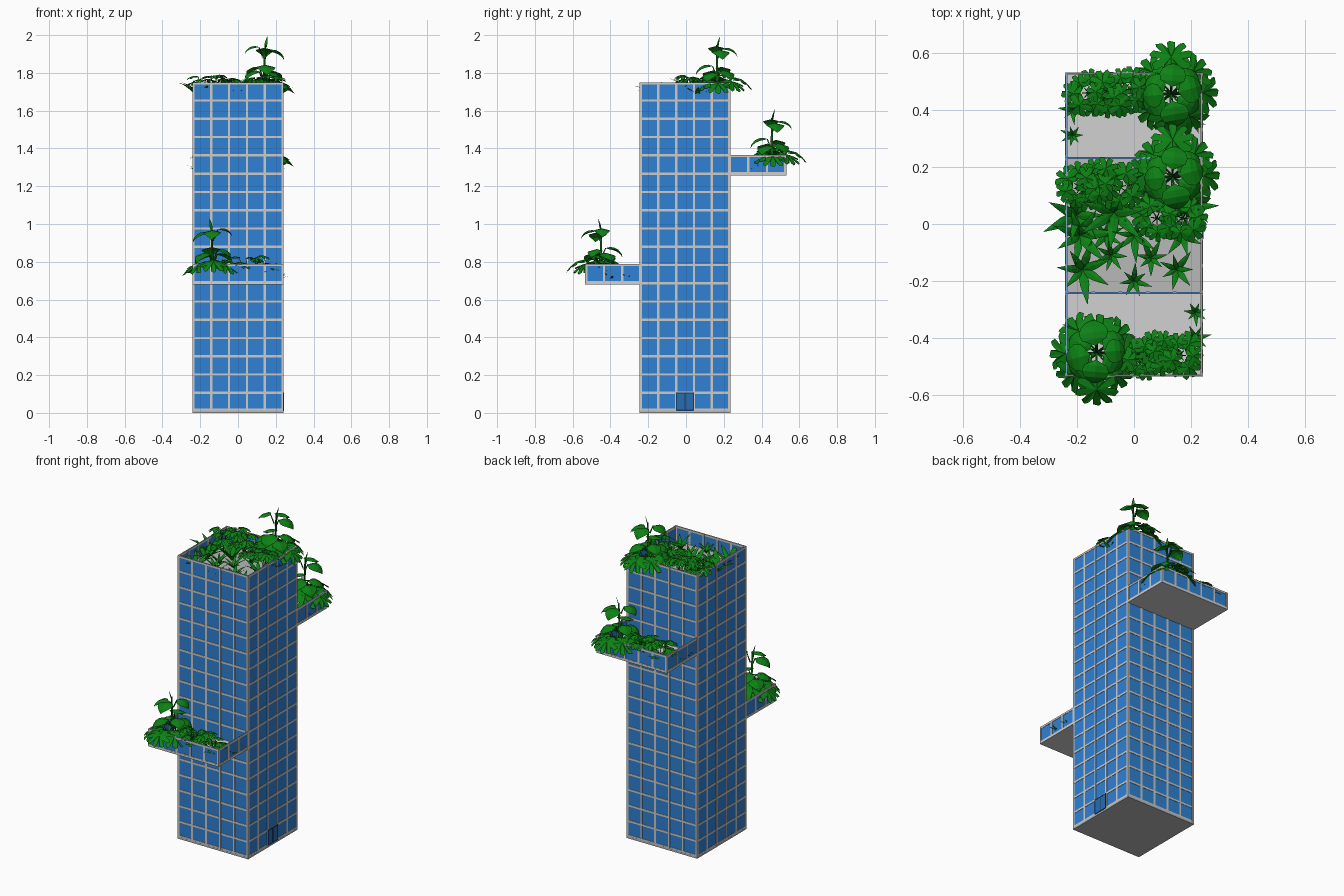
import bpy, bmesh, math, random
from mathutils import Vector

if "Cube" in bpy.data.objects:
    bpy.data.objects.remove(bpy.data.objects["Cube"])

random.seed(4)


def mat(name, r, g, b):
    m = bpy.data.materials.new(name)
    m.diffuse_color = (r, g, b, 1)
    m.use_nodes = True
    m.node_tree.nodes["Principled BSDF"].inputs["Base Color"].default_value = m.diffuse_color
    return m


BLUE = mat("window blue", 0.029, 0.22, 0.66)
FRAME = mat("frame grey", 0.62, 0.60, 0.57)
SLAB = mat("balcony grey", 0.64, 0.64, 0.64)
ROOF = mat("roof grey", 0.48, 0.48, 0.48)
DOOR = mat("door blue", 0.02, 0.15, 0.45)
DARK = mat("door frame navy", 0.01, 0.04, 0.10)
GREEN = mat("leaf green", 0.004, 0.22, 0.007)
STEM = mat("stem green", 0.004, 0.13, 0.006)


def finish(bm, name, *mats):
    me = bpy.data.meshes.new(name)
    bm.to_mesh(me)
    bm.free()
    ob = bpy.data.objects.new(name, me)
    for m in mats:
        me.materials.append(m)
    bpy.context.collection.objects.link(ob)
    return ob


def box(bm, x0, x1, y0, y1, z0, z1):
    v = [bm.verts.new((x, y, z)) for z in (z0, z1) for x, y in ((x0, y0), (x1, y0), (x1, y1), (x0, y1))]
    for f in ((3, 2, 1, 0), (4, 5, 6, 7), (0, 1, 5, 4), (1, 2, 6, 5), (2, 3, 7, 6), (3, 0, 4, 7)):
        bm.faces.new([v[i] for i in f])


def single_box(name, m, *dims):
    bm = bmesh.new()
    box(bm, *dims)
    finish(bm, name, m)


T, G, W = 0.004, 0.0015, 0.006    # bar half depth, glass half depth, bar half width


def wall(glass, bars, axis, c, a, b, z0, z1, cols, rows):
    """Glass sheet with a grid of bars; axis 'x' runs along x at y = c, 'y' along y at x = c."""
    def put(bm, d, s, e, lo, hi):
        if axis == 'x':
            box(bm, s, e, c - d, c + d, lo, hi)
        else:
            box(bm, c - d, c + d, s, e, lo, hi)
    put(glass, G, a, b, z0, z1)
    for i in range(cols + 1):
        s = min(max(a + (b - a) * i / cols, a + W - T), b - W + T)
        put(bars, T, s - W, s + W, z0, z1)
    for j in range(rows + 1):
        h = min(max(z0 + (z1 - z0) * j / rows, z0 + W), z1 - W)
        put(bars, T - 0.0005, a, b, h - W, h + W)


X, Y0, Y1, H = 0.237, -0.241, 0.231, 1.75

# Tower walls
g, f = bmesh.new(), bmesh.new()
for c in (Y0, Y1):
    wall(g, f, 'x', c, -X, X, 0.01, H, 5, 18)
for c in (-X, X):
    wall(g, f, 'y', c, Y0, Y1, 0.01, H, 5, 18)
finish(g, "tower_glass", BLUE)
finish(f, "tower_frame", FRAME)
single_box("tower_base", ROOF, -X - T, X + T, Y0 - T, Y1 + T, 0, 0.012)
single_box("roof_floor", ROOF, -X, X, Y0, Y1, 1.645, 1.657)


# Balconies
def balcony(name, near, far, z):
    g, f = bmesh.new(), bmesh.new()
    lo, hi = min(near, far), max(near, far)
    wall(g, f, 'x', far, -X, X, z, z + 0.104, 5, 1)
    for c in (-X, X):
        wall(g, f, 'y', c, lo, hi, z, z + 0.104, 3, 1)
    finish(g, name + "_glass", BLUE)
    finish(f, name + "_frame", FRAME)
    single_box(name + "_floor", SLAB, -X - T, X + T, lo - T, hi + T, z - 0.004, z + 0.008)


balcony("front_balcony", Y0, -0.53, 0.685)
balcony("back_balcony", Y1, 0.527, 1.262)

# Double door on the right side
single_box("door_panels", DOOR, 0.238, 0.2425, -0.05, 0.04, 0.012, 0.105)
bm = bmesh.new()
for y in (-0.05, -0.005, 0.04):
    box(bm, 0.238, 0.2435, y - 0.003, y + 0.003, 0.012, 0.108)
for z in (0.014, 0.105):
    box(bm, 0.238, 0.2435, -0.05, 0.04, z - 0.003, z + 0.003)
finish(bm, "door_frame", DARK)


# Plant helpers
def surface(p, az, el, droop, L):
    """Maps leaf coordinates (along, across) onto a drooping, slightly folded leaf."""
    out, side = Vector((math.cos(az), math.sin(az), 0)), Vector((-math.sin(az), math.cos(az), 0))

    def at(u, v, fold=0.25):
        q = Vector(p)
        for i in range(6):
            a = el - droop * u * (i + 0.5) / 6
            q = q + (out * math.cos(a) + Vector((0, 0, math.sin(a)))) * (L * u / 6)
        return q + side * v * L - Vector((0, 0, abs(v) * L * fold))
    return at


def plain_leaf(bm, p, az, el, droop, L, width, n=5):
    at = surface(p, az, el, droop, L)
    rows = []
    for i in range(n + 1):
        t = i / n
        w = width * 0.5 * math.sin(math.pi * t ** 0.7) + 0.01 * (1 - t)
        rows.append([bm.verts.new(at(t, v)) for v in (-w, 0, w)])
    for a, b in zip(rows, rows[1:]):
        for k in (0, 1):
            bm.faces.new((a[k], a[k + 1], b[k + 1], b[k]))


def lobed_leaf(bm, p, az, el, droop, L, fingers=9):
    at = surface(p, az, el, droop, L)
    mid, ring = bm.verts.new(at(0.4, 0)), []
    for k in range(fingers):
        for off, r in ((-0.5, 0.55), (-0.3, 0.97), (0.12, 1.1), (0.3, 0.95)):
            a = 2 * math.pi * (k + off) / fingers
            ring.append(bm.verts.new(at(max(0, 0.4 + 0.58 * r * math.cos(a)), 0.55 * r * math.sin(a))))
    for i, v in enumerate(ring):
        bm.faces.new((mid, v, ring[(i + 1) % len(ring)]))


def tube(bm, p, q, r):
    p, q = Vector(p), Vector(q)
    d = (q - p).normalized()
    s = d.orthogonal().normalized()
    t = d.cross(s)
    ring = [[bm.verts.new(c + (s * math.cos(a) + t * math.sin(a)) * k)
             for a in (0, 2.1, 4.2)] for c, k in ((p, r), (q, r * 0.6))]
    for i in range(3):
        j = (i + 1) % 3
        bm.faces.new((ring[0][i], ring[0][j], ring[1][j], ring[1][i]))


def polar(c, r, az, h):
    return Vector((c[0] + r * math.cos(az), c[1] + r * math.sin(az), c[2] + h))


def big_plant(lf, st, c, turn):
    top = polar(c, 0.01, turn, 0.29)
    tube(st, c, top, 0.009)
    plain_leaf(lf, top - Vector((0, 0, 0.02)), turn + 1.0, 1.45, 0.3, 0.07, 0.25)
    # low split leaves: azimuth in degrees, base radius, height
    for deg, r, h in ((90, 0.08, 0.12), (45, 0.06, 0.11), (2, 0.06, 0.10), (-50, 0.05, 0.11),
                      (-95, 0.03, 0.12), (-140, 0.04, 0.11), (175, 0.05, 0.12), (130, 0.05, 0.11)):
        az = math.radians(deg) + turn
        b = polar(c, r, az, h)
        tube(st, c, b, 0.005)
        lobed_leaf(lf, b, az, 0.0, 1.1, 0.128)
    # smooth upper leaves: azimuth, height, length
    for deg, h, L in ((15, 0.26, 0.115), (185, 0.28, 0.10), (85, 0.27, 0.11), (-80, 0.18, 0.12),
                      (150, 0.17, 0.10), (40, 0.15, 0.12), (-30, 0.14, 0.11), (-150, 0.15, 0.11)):
        az = math.radians(deg) + turn
        b = polar(c, 0.025, az, h)
        tube(st, polar(c, 0.004, az, h - 0.05), b, 0.005)
        plain_leaf(lf, b, az, 0.45, 1.9, L, 0.85)


def bushy_plant(lf, st, c, size=0.07, n=7):
    start = random.random() * 6
    for i in range(n):
        az = start + i * 2 * math.pi / n
        b = polar(c, 0.022, az, random.uniform(0.07, 0.14))
        tube(st, c, b, 0.003)
        lobed_leaf(lf, b, az, 0.35, 1.2, size * random.uniform(0.85, 1.15), 7)


def star_plant(lf, st, c, size, n=7):
    start = random.random() * 6
    for i in range(n):
        az = start + i * 2 * math.pi / n
        plain_leaf(lf, c, az, random.uniform(0.95, 1.25), 0.9, size * random.uniform(0.9, 1.3), 0.22, 4)


def garden(name, z, big, turn, bushes, stars):
    lf, st = bmesh.new(), bmesh.new()
    big_plant(lf, st, Vector((*big, z)), turn)
    for x, y in bushes:
        bushy_plant(lf, st, Vector((x, y, z)))
    for x, y, s in stars:
        star_plant(lf, st, Vector((x, y, z)), s)
    finish(lf, name + "_leaves", GREEN)
    finish(st, name + "_stems", STEM)


# Balcony gardens are the same layout turned half way round
bushes = [(-0.16, 0.46), (-0.09, 0.45), (-0.03, 0.47)]
stars = [(-0.215, 0.31, 0.05), (-0.215, 0.40, 0.055), (0.21, 0.36, 0.05)]
garden("back_garden", 1.27, (0.13, 0.455), 0, bushes, stars)
garden("front_garden", 0.692, (-0.13, -0.45), math.pi,
       [(-x, -y) for x, y in bushes], [(-x, -y, s) for x, y, s in stars])

# Roof garden
garden("roof_garden", 1.657, (0.135, 0.165), 0,
       [(-0.19, 0.13), (-0.12, 0.15), (-0.05, 0.13), (0.08, 0.02), (0.17, 0.02)],
       [(-0.19, -0.04, 0.13), (-0.18, -0.16, 0.12), (-0.07, 0.04, 0.14), (0.17, -0.04, 0.10),
        (-0.20, 0.03, 0.13), (-0.10, -0.04, 0.08), (0.0, -0.04, 0.09), (-0.08, -0.11, 0.07),
        (0.06, -0.12, 0.07), (0.15, -0.16, 0.08), (0.0, -0.20, 0.07), (0.21, 0.06, 0.09)])
